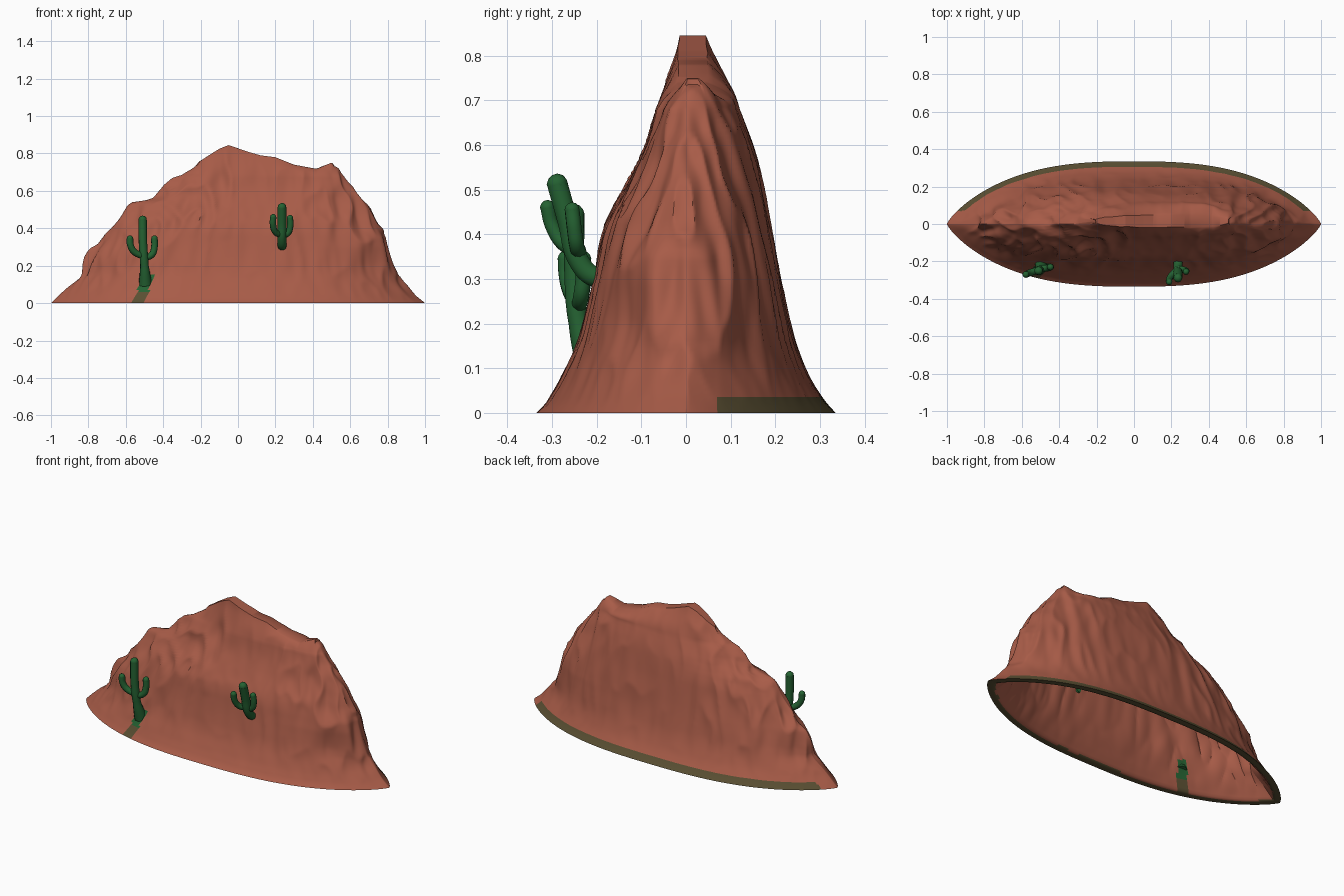
import bpy, bmesh, math
from mathutils import Vector, noise

if "Cube" in bpy.data.objects:
    bpy.data.objects.remove(bpy.data.objects["Cube"])


def material(name, rgb):
    m = bpy.data.materials.new(name)
    m.diffuse_color = (*rgb, 1)
    m.use_nodes = True
    m.node_tree.nodes["Principled BSDF"].inputs["Base Color"].default_value = m.diffuse_color
    return m


CLAY = material("terracotta rock", (0.39, 0.106, 0.064))
OLIVE = material("olive rim", (0.10, 0.077, 0.032))
GREEN = material("cactus green", (0.018, 0.122, 0.032))


def table(points, t):
    """Piecewise linear lookup."""
    if t <= points[0][0]:
        return points[0][1]
    for (a, va), (b, vb) in zip(points, points[1:]):
        if t <= b:
            return va + (vb - va) * (t - a) / (b - a)
    return points[-1][1]


# Left and right ends, ridge height, and front and back depth
LEFT = [(0, -1), (.15, -.84), (.21, -.825), (.29, -.79), (.34, -.735), (.37, -.70),
        (.45, -.64), (.52, -.59), (.545, -.54), (.555, -.45), (.6, -.41), (.67, -.355),
        (.68, -.33), (.76, -.21)]
RIGHT = [(0, 1), (.04, .95), (.15, .85), (.35, .80), (.42, .745), (.5, .70), (.57, .65),
         (.63, .595), (.68, .565), (.76, .52)]
RIDGE = [(-.33, .70), (-.2, .76), (-.14, .80), (-.1, .825), (-.05, .845), (.05, .81),
         (.12, .79), (.2, .78), (.3, .74), (.42, .718), (.46, .735), (.5, .75), (.55, .73)]
FRONT = [(0, .335), (.03, .305), (.1, .27), (.16, .24), (.3, .205), (.4, .185), (.45, .16),
         (.5, .13), (.6, .085), (.7, .06), (.75, .05), (.845, .03)]
BACK = [(0, .335), (.05, .29), (.15, .245), (.3, .21), (.5, .175), (.6, .15), (.7, .11),
        (.8, .07), (.845, .06)]
N = 320
LOWER, UPPER = 58, 10


def smoothed(points, t, width=.07):
    w = min(width, t)
    return sum(table(points, t + w * i / 4) for i in range(-4, 5)) / 9


def rock_point(level, a):
    """Point on the hill at a nominal level and an angle around it."""
    c, s = math.cos(a), math.sin(a)
    ends = LEFT if c < 0 else RIGHT
    lo, hi = smoothed(LEFT, level), smoothed(RIGHT, level)
    x = (lo + hi) / 2 + c * (hi - lo) / 2
    x += (table(ends, level) - smoothed(ends, level)) * c ** 10   # skyline bumps only at the tips
    u = max(0, (level - .68) / .08)
    z = level if u == 0 else .68 + u * (table(RIDGE, x) - .68)
    k = min(1, z / .3)
    depth = smoothed(FRONT if s < 0 else BACK, z, .04)
    depth = depth * (1 - u ** 3) + .033 * u ** 3
    q = .8 - k * (.25 if c > 0 else .05)
    y = math.copysign(depth * max(0, 1 - abs(c) ** (2.7 + .4 * k)) ** q, s) + .015 * k * u
    # weathered vertical grooves, strongest at both ends and on the upper left front
    rough = .2 + .8 * min(1, abs(c) ** 2 * 1.5)
    if s < 0 and x < .1:
        rough = max(rough, min(1, max(0, z - .3) * 8) * min(1, (.1 - x) * 5))
    n = noise.noise(Vector((x * 10, y * 14, z * 2.2)))
    n2 = noise.noise(Vector((x * 22, y * 26, z * 5 + 9)))
    d = rough * min(1, z / .2) * (.05 * (.25 - abs(n)) + .008 * n2) * (1 - .7 * u)
    return Vector((x + d * c ** 3, y + d * s, z - .012 * (u ** 6) * (abs(s) < .3)))


# Hill: stacked outline rings closed along the ridge
bm = bmesh.new()
levels = [.68 * i / LOWER for i in range(LOWER)] + [.68 + .08 * i / UPPER for i in range(UPPER + 1)]
rings = [[bm.verts.new(rock_point(l, 2 * math.pi * j / N)) for j in range(N)] for l in levels]
for r0, r1 in zip(rings, rings[1:]):
    for j in range(N):
        k = (j + 1) % N
        bm.faces.new((r0[j], r0[k], r1[k], r1[j]))
top, H = rings[-1], N // 2
bm.faces.new((top[0], top[1], top[N - 1]))
bm.faces.new((top[H], top[H + 1], top[H - 1]))
for j in range(1, H - 1):
    bm.faces.new((top[j], top[j + 1], top[N - j - 1], top[N - j]))
bmesh.ops.recalc_face_normals(bm, faces=bm.faces)
mesh = bpy.data.meshes.new("hill")
bm.to_mesh(mesh)
bm.free()
hill = bpy.data.objects.new("hill", mesh)
bpy.context.collection.objects.link(hill)
for m in (CLAY, OLIVE, GREEN):
    mesh.materials.append(m)
# Hollow inside
shell = hill.modifiers.new("shell", "SOLIDIFY")
shell.thickness = .03
shell.offset = -1
bpy.context.view_layer.objects.active = hill
hill.select_set(True)
bpy.ops.object.modifier_apply(modifier="shell")
for v in hill.data.vertices:
    v.co.z = max(v.co.z, 0)
# olive flat rim and back foot strip, paint running down below the left cactus
for f in hill.data.polygons:
    p = f.center
    wobble = .012 * noise.noise(Vector((p.x * 9, p.z * 14, 3)))
    if p.z < .003:
        f.material_index = 1
    elif p.y > .07 and p.z < .037 and f.normal.y > 0:
        f.material_index = 1
    elif p.y < 0 and p.z < .15 and abs(p.x + .535 - .38 * p.z + wobble) < .03:
        f.material_index = 2 if p.z > .06 else 1
bpy.ops.object.shade_smooth_by_angle(angle=math.radians(45))


def cactus(name, stems):
    """Round stems as bevelled curves with rounded tips, joined into one mesh."""
    bpy.ops.object.select_all(action="DESELECT")
    curve = bpy.data.curves.new(name, "CURVE")
    curve.dimensions = "3D"
    curve.bevel_depth = 1
    curve.bevel_resolution = 3
    curve.resolution_u = 8
    curve.use_fill_caps = True
    curve.materials.append(GREEN)
    for radii, pts in stems:
        sp = curve.splines.new("BEZIER")
        sp.bezier_points.add(len(pts) - 1)
        for i, (b, p) in enumerate(zip(sp.bezier_points, pts)):
            b.co = p
            b.handle_left_type = b.handle_right_type = "AUTO"
            b.radius = radii[0] if i == 0 else radii[1]
    ob = bpy.data.objects.new(name, curve)
    bpy.context.collection.objects.link(ob)
    ob.select_set(True)
    bpy.context.view_layer.objects.active = ob
    bpy.ops.object.convert(target="MESH")
    ob = bpy.context.object
    bm = bmesh.new()
    bm.from_mesh(ob.data)
    for radii, pts in stems:
        ret = bmesh.ops.create_icosphere(bm, subdivisions=2, radius=radii[1])
        bmesh.ops.translate(bm, verts=ret["verts"], vec=Vector(pts[-1]))
    bm.to_mesh(ob.data)
    bm.free()
    bpy.ops.object.shade_smooth_by_angle(angle=math.radians(50))


cactus("left_cactus", [
    ((.036, .023), [(-.495, -.21, .10), (-.5, -.24, .2), (-.508, -.25, .32), (-.51, -.25, .445)]),
    ((.018, .018), [(-.507, -.245, .25), (-.555, -.26, .275), (-.575, -.268, .31), (-.578, -.27, .345)]),
    ((.018, .018), [(-.505, -.24, .24), (-.46, -.235, .26), (-.447, -.23, .30), (-.447, -.23, .345)])])
cactus("right_cactus", [
    ((.015, .024), [(.235, -.17, .305), (.236, -.205, .305), (.235, -.24, .34), (.235, -.265, .43),
                    (.235, -.288, .512)]),
    ((.018, .017), [(.235, -.24, .365), (.2, -.275, .38), (.187, -.3, .42), (.188, -.31, .46)]),
    ((.018, .017), [(.235, -.24, .36), (.267, -.245, .375), (.279, -.25, .41), (.278, -.255, .455)])])
